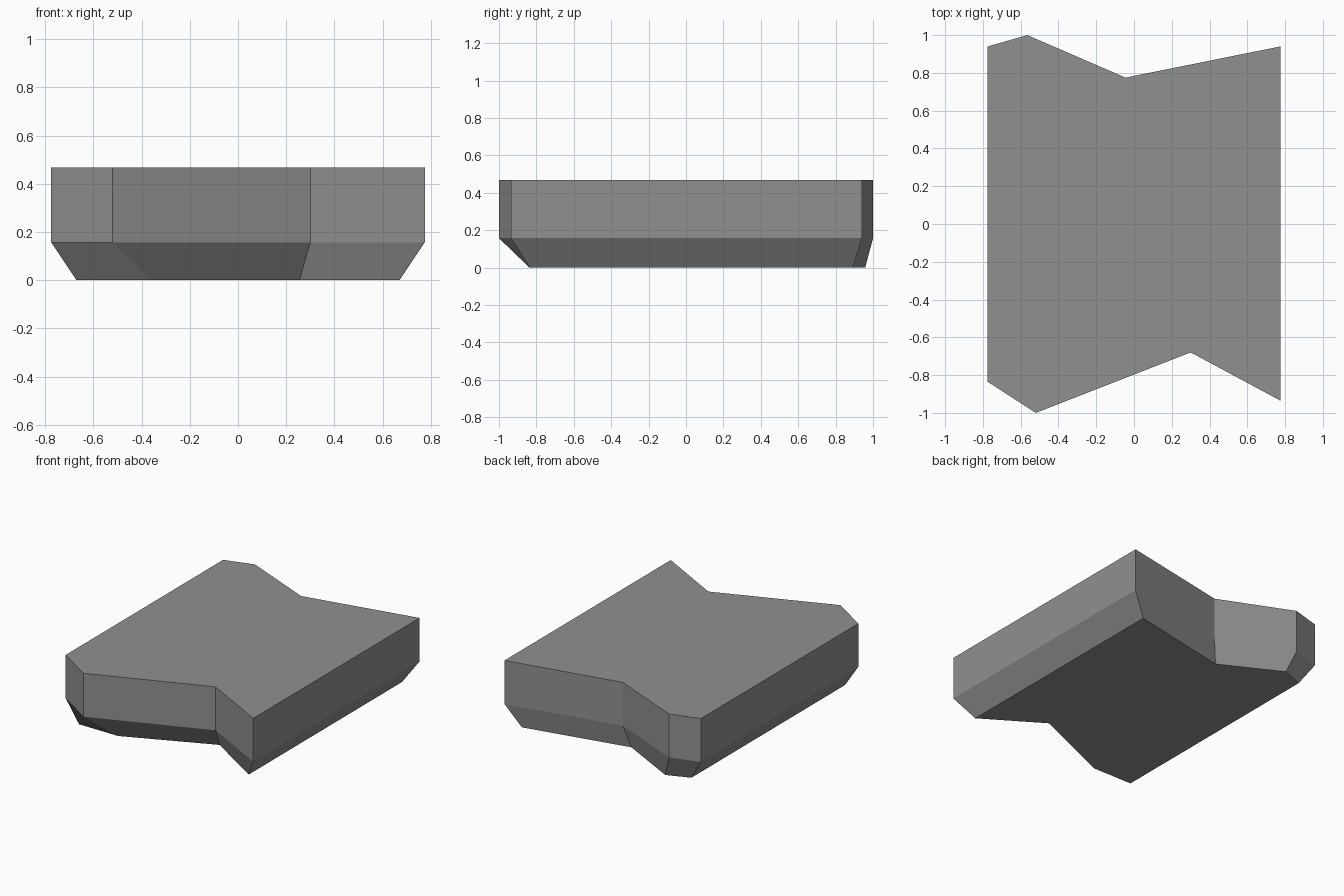
import bpy
import bmesh

if "Cube" in bpy.data.objects:
    bpy.data.objects.remove(bpy.data.objects["Cube"])

# Outline of the upright walls, counter-clockwise from the front left
OUTER = [(-0.775, -0.835), (-0.52, -1.0), (0.30, -0.68), (0.775, -0.935),
         (0.775, 0.94), (-0.045, 0.775), (-0.565, 1.0), (-0.775, 0.94)]
# Smaller outline of the underside, matching corner for corner
INNER = [(-0.67, -0.835), (-0.36, -0.837), (0.255, -0.573), (0.67, -0.835),
         (0.67, 0.893), (-0.085, 0.737), (-0.507, 0.958), (-0.67, 0.895)]
LAYERS = [(INNER, 0.0), (OUTER, 0.157), (OUTER, 0.467)]

grey = bpy.data.materials.new("stone_grey")
grey.diffuse_color = (0.28, 0.28, 0.28, 1)
grey.use_nodes = True
grey.node_tree.nodes["Principled BSDF"].inputs["Base Color"].default_value = grey.diffuse_color

# Slab: stacked outlines joined by walls, with a sloped lower edge
bm = bmesh.new()
rings = [[bm.verts.new((x, y, z)) for x, y in outline] for outline, z in LAYERS]
for low, high in zip(rings, rings[1:]):
    for i in range(len(low)):
        j = (i + 1) % len(low)
        bm.faces.new((low[i], low[j], high[j], high[i]))
bm.faces.new(rings[0][::-1])
bm.faces.new(rings[-1])
bmesh.ops.recalc_face_normals(bm, faces=bm.faces)

mesh = bpy.data.meshes.new("stone_slab")
bm.to_mesh(mesh)
bm.free()
mesh.materials.append(grey)
bpy.context.collection.objects.link(bpy.data.objects.new("stone_slab", mesh))
